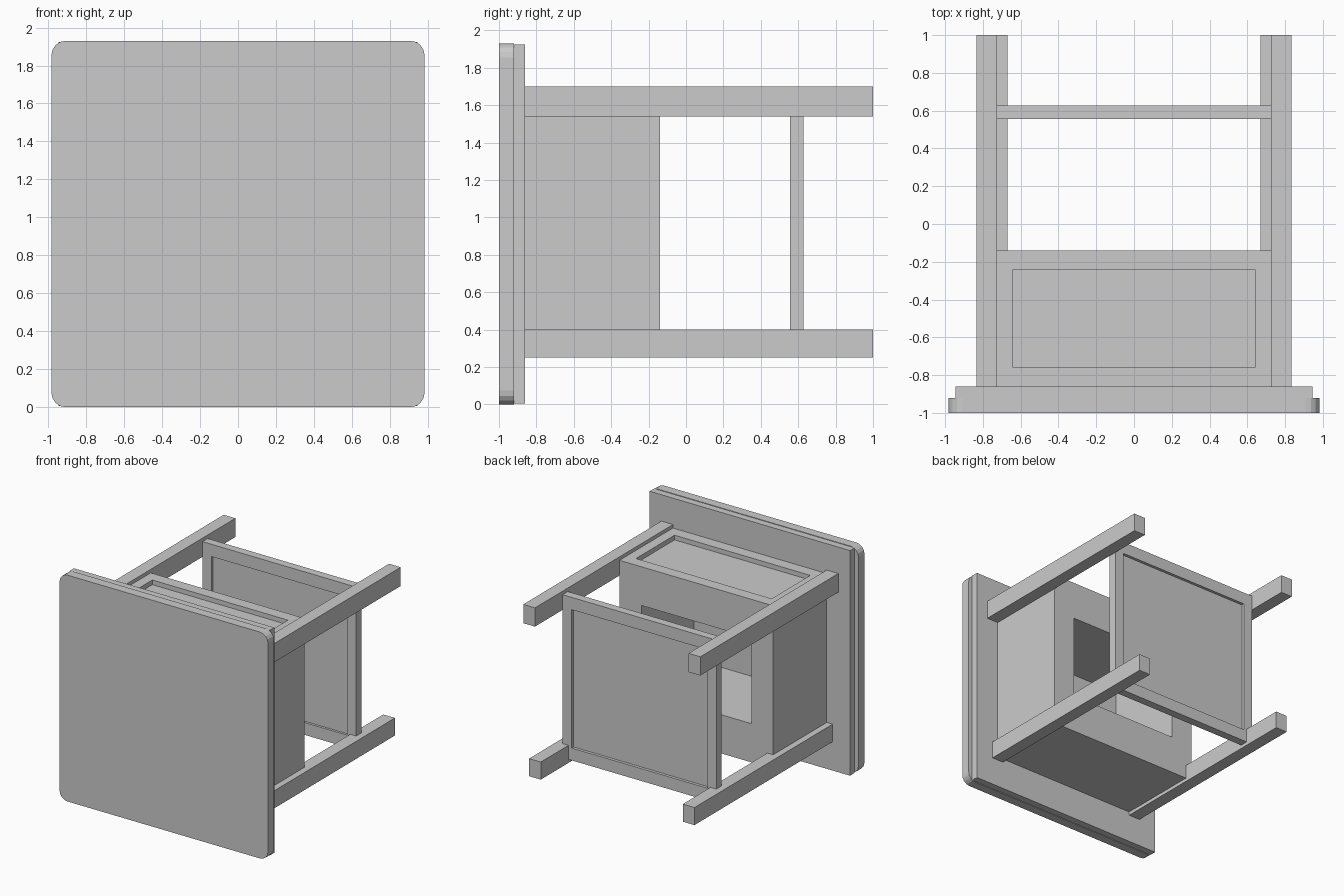
import bpy, bmesh
from mathutils import Vector

if "Cube" in bpy.data.objects:
    bpy.data.objects.remove(bpy.data.objects["Cube"])


def box(name, x, y, z):
    """Axis-aligned box from (min, max) ranges."""
    bm = bmesh.new()
    bmesh.ops.create_cube(bm, size=1)
    for v in bm.verts:
        v.co = Vector([r[0] if c < 0 else r[1] for c, r in zip(v.co, (x, y, z))])
    mesh = bpy.data.meshes.new(name)
    bm.to_mesh(mesh)
    bm.free()
    ob = bpy.data.objects.new(name, mesh)
    bpy.context.collection.objects.link(ob)
    return ob


def recess(ob, normal, border_a, border_b, depth):
    """Sink a rectangular pocket into the outermost face pointing along normal.
    border_a / border_b are rim widths along the first / second free axis."""
    n = Vector(normal)
    bm = bmesh.new()
    bm.from_mesh(ob.data)
    bm.normal_update()
    face = max((f for f in bm.faces if f.normal.dot(n) > 0.9),
               key=lambda f: f.calc_center_median().dot(n))
    centre = face.calc_center_median()
    axes = [i for i in range(3) if abs(n[i]) < 0.5]
    bmesh.ops.inset_individual(bm, faces=[face], thickness=0.01)
    # Place the inset rim at its exact border widths
    span = [[f(v.co[i] for v in bm.verts) for f in (min, max)] for i in range(3)]
    for v in face.verts:
        for i, b in zip(axes, (border_a, border_b)):
            v.co[i] = span[i][0] + b if v.co[i] < centre[i] else span[i][1] - b
    # Push the pocket floor inward
    ring = bmesh.ops.extrude_discrete_faces(bm, faces=[face])["faces"][0]
    for v in ring.verts:
        v.co -= n * depth
    bmesh.ops.recalc_face_normals(bm, faces=bm.faces)
    bm.to_mesh(ob.data)
    bm.free()


# Table top with rounded corners
top = box("table_top", (-0.983, 0.983), (-1, -0.92), (0, 1.93))
bm = bmesh.new()
bm.from_mesh(top.data)
corners = [e for e in bm.edges
           if abs(e.verts[0].co.y - e.verts[1].co.y) > 0.05]
bmesh.ops.bevel(bm, geom=corners, offset=0.075, segments=4, profile=0.5,
                affect='EDGES')
bm.to_mesh(top.data)
bm.free()

# Smaller slab under the top
box("top_underlay", (-0.945, 0.945), (-0.92, -0.86), (0.005, 1.925))

# Legs: the lower pair sits slightly closer together
for side, s in (("left", -1), ("right", 1)):
    for pair, a, b, z in (("upper", 0.725, 0.835, (1.54, 1.70)),
                          ("lower", 0.67, 0.78, (0.25, 0.40))):
        box(f"{pair}_{side}_leg", sorted((s * a, s * b)), (-0.86, 1), z)

# Cabinet body: panelled front and deep open underside
body = box("cabinet_body", (-0.725, 0.725), (-0.86, -0.14), (0.28, 1.67))
recess(body, (0, 1, 0), 0.205, 0.33, 0.71)
recess(body, (0, 0, 1), 0.085, 0.10, 0.04)

# Lower shelf: framed panel sunk on both faces
shelf = box("shelf", (-0.725, 0.725), (0.557, 0.627), (0.28, 1.67))
recess(shelf, (0, 1, 0), 0.085, 0.105, 0.025)
recess(shelf, (0, -1, 0), 0.085, 0.105, 0.02)
